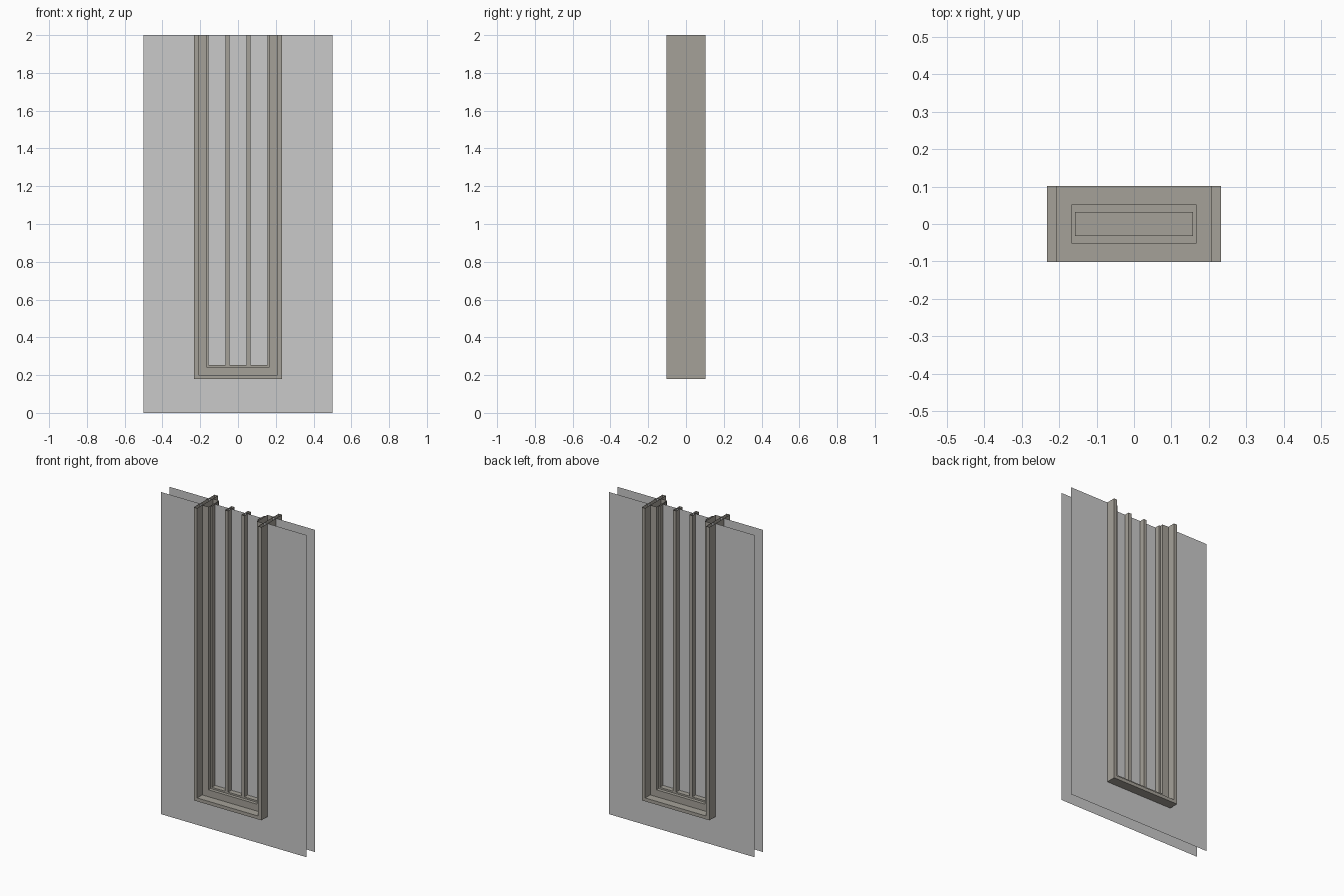
import bpy

if "Cube" in bpy.data.objects:
    bpy.data.objects.remove(bpy.data.objects["Cube"])

TOP = 2.0


def material(name, rgb):
    m = bpy.data.materials.new(name)
    m.diffuse_color = (*rgb, 1.0)
    m.use_nodes = True
    m.node_tree.nodes["Principled BSDF"].inputs["Base Color"].default_value = m.diffuse_color
    return m


frame_mat = material("warm_grey_frame", (0.376, 0.356, 0.314))
wall_mat = material("light_grey_wall", (0.59, 0.59, 0.59))
glass_mat = material("light_grey_glass", (0.59, 0.59, 0.59))


def add_mesh(name, verts, faces, mat):
    mesh = bpy.data.meshes.new(name)
    mesh.from_pydata(verts, [], faces)
    mesh.materials.append(mat)
    mesh.update()
    obj = bpy.data.objects.new(name, mesh)
    bpy.context.collection.objects.link(obj)
    return obj


def u_path(half, bottom, y):
    """U-shaped path, open at the top."""
    return [(-half, y, TOP), (-half, y, bottom), (half, y, bottom), (half, y, TOP)]


def u_frame(name, outer, inner, depth):
    """Hollow U frame with open upper ends; outer/inner = (half width, bottom)."""
    rings = [u_path(*outer, -depth), u_path(*inner, -depth),
             u_path(*inner, depth), u_path(*outer, depth)]
    verts = [v for r in rings for v in r]
    faces = []
    for r in range(4):
        a, b = r * 4, (r + 1) % 4 * 4
        for i in range(3):
            faces.append((a + i, a + i + 1, b + i + 1, b + i))
    return add_mesh(name, verts, faces, frame_mat)


def u_sheet(name, outer, inner, y):
    """Flat sheet with a window cut-out that runs out at the top."""
    verts = u_path(*outer, y) + u_path(*inner, y)
    faces = [(i, i + 1, i + 5, i + 4) for i in range(3)]
    return add_mesh(name, verts, faces, wall_mat)


# Nested window frames, each shallower than the one around it
SURROUND, CASING, SASH, PANE = (0.232, 0.18), (0.209, 0.201), (0.167, 0.244), (0.1575, 0.254)
u_frame("outer_surround", SURROUND, CASING, 0.102)
u_frame("window_casing", CASING, SASH, 0.052)
u_frame("window_sash", SASH, PANE, 0.0315)

# Mullions: hollow uprights between the three panes
for n, cx in enumerate((-0.056, 0.056)):
    h, d = 0.01, 0.0315
    corners = [(cx - h, -d), (cx + h, -d), (cx + h, d), (cx - h, d)]
    verts = [(x, y, z) for z in (PANE[1], TOP) for x, y in corners]
    faces = [(i, (i + 1) % 4, (i + 1) % 4 + 4, i + 4) for i in range(4)]
    add_mesh(f"mullion_{n + 1}", verts, faces, frame_mat)

# Glass panel in the middle of the sash
add_mesh("glass", u_path(*PANE, 0.0), [(0, 1, 2, 3)], glass_mat)

# Wall skins, front and back
u_sheet("wall_front", (0.5, 0.0), CASING, -0.042)
u_sheet("wall_back", (0.5, 0.0), CASING, 0.042)
